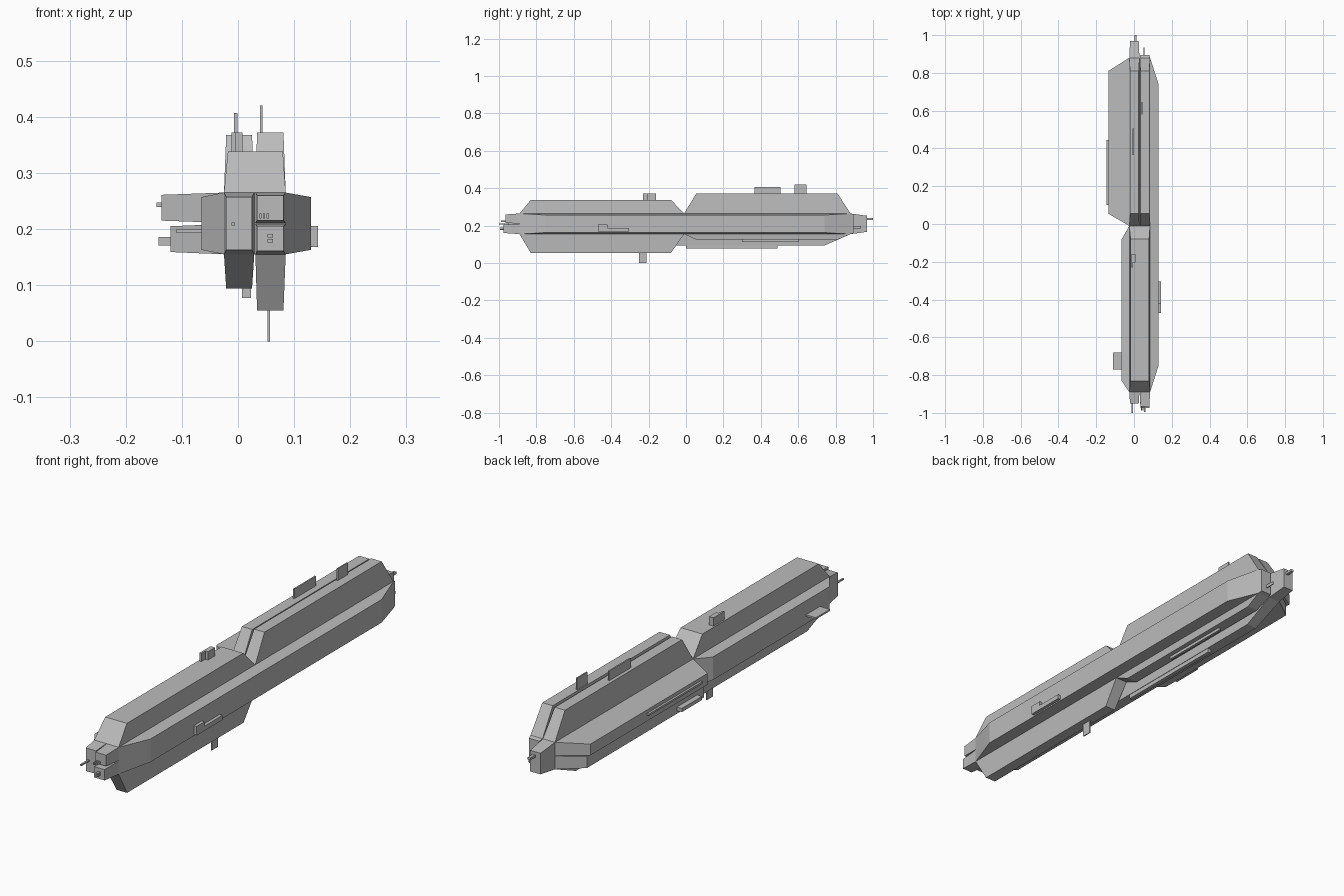
import bpy, bmesh

cube = bpy.data.objects.get("Cube")
if cube:
    bpy.data.objects.remove(cube)

grey = bpy.data.materials.new("hull_grey")
grey.use_nodes = True
grey.diffuse_color = (0.5, 0.5, 0.5, 1)
grey.node_tree.nodes["Principled BSDF"].inputs["Base Color"].default_value = (0.5, 0.5, 0.5, 1)


def frustum(name, axis, base, tip):
    """Six-sided block between two rectangles; each is (level, (u0, u1), (v0, v1))."""
    bm = bmesh.new()
    rings = []
    for level, (u0, u1), (v0, v1) in (base, tip):
        ring = []
        for u, v in ((u0, v0), (u1, v0), (u1, v1), (u0, v1)):
            co = {"x": (level, u, v), "y": (u, level, v), "z": (v, u, level)}[axis]
            ring.append(bm.verts.new(co))
        rings.append(ring)
    a, b = rings
    bm.faces.new(a)
    bm.faces.new(b)
    for i in range(4):
        j = (i + 1) % 4
        bm.faces.new((a[i], a[j], b[j], b[i]))
    bmesh.ops.recalc_face_normals(bm, faces=bm.faces)
    mesh = bpy.data.meshes.new(name)
    bm.to_mesh(mesh)
    bm.free()
    mesh.materials.append(grey)
    obj = bpy.data.objects.new(name, mesh)
    bpy.context.collection.objects.link(obj)
    return obj


def box(name, x, y, z):
    return frustum(name, "x", (x[0], y, z), (x[1], y, z))


# Shared stations along the hull
RIGHT, LEFT, LOW, HIGH = -0.025, 0.085, 0.155, 0.265
FULL, FULL_TIP = (-0.89, 0.88), (-0.75, 0.74)
FORE, FORE_TIP = (-0.89, -0.01), (-0.83, -0.08)
AFT, AFT_TIP = (-0.01, 0.88), (0.055, 0.81)
R_BAY, R_TIP = (RIGHT, 0.029), (-0.021, 0.025)
L_BAY, L_TIP = (0.031, LEFT), (0.034, 0.081)

box("core_hull", (RIGHT, LEFT), FULL, (LOW, HIGH))

# Upper hull sections
frustum("upper_fore_hull", "z", (HIGH, FORE, (RIGHT, LEFT)), (0.338, FORE_TIP, (-0.018, 0.08)))
frustum("upper_aft_right_hull", "z", (HIGH, AFT, R_BAY), (0.368, AFT_TIP, R_TIP))
frustum("upper_aft_left_hull", "z", (HIGH, AFT, L_BAY), (0.372, AFT_TIP, L_TIP))

# Lower hull sections
frustum("lower_right_hull", "z", (LOW, FULL, R_BAY), (0.094, FULL_TIP, R_TIP))
frustum("lower_fore_left_hull", "z", (LOW, FORE, L_BAY), (0.055, FORE_TIP, L_TIP))
frustum("lower_aft_left_hull", "z", (LOW, AFT, L_BAY), (0.125, AFT_TIP, L_TIP))

# Side hull sections
frustum("left_side_hull", "x", (LEFT, FULL, (LOW, HIGH)), (0.13, FULL_TIP, (0.163, 0.257)))
frustum("right_fore_hull", "x", (RIGHT, FORE, (LOW, HIGH)), (-0.065, FORE_TIP, (0.163, 0.257)))
frustum("right_aft_upper_hull", "x", (RIGHT, AFT, (0.211, HIGH)), (-0.136, AFT_TIP, (0.215, 0.261)))
frustum("right_aft_lower_hull", "x", (RIGHT, AFT, (LOW, 0.209)), (-0.12, AFT_TIP, (0.159, 0.205)))

# Bow blocks and stern blocks
frustum("bow_right_block", "y", (-0.89, R_BAY, (LOW, HIGH)), (-0.95, R_TIP, (0.163, 0.257)))
frustum("bow_upper_block", "y", (-0.89, L_BAY, (0.211, HIGH)), (-0.965, L_TIP, (0.215, 0.26)))
frustum("bow_lower_block", "y", (-0.89, L_BAY, (LOW, 0.209)), (-0.975, L_TIP, (0.161, 0.205)))
frustum("stern_right_block", "y", (0.88, R_BAY, (LOW, HIGH)), (0.968, R_TIP, (0.167, 0.253)))
frustum("stern_left_block", "y", (0.88, L_BAY, (LOW, HIGH)), (0.896, L_TIP, (0.16, 0.26)))

# Bow probes
box("bow_right_probe", (-0.012, -0.005), (-1.0, -0.95), (0.206, 0.212))
for i in range(3):
    x = 0.038 + 0.0065 * i
    box("bow_upper_probe", (x, x + 0.004), (-0.988, -0.965), (0.219, 0.228))
for z in (0.176, 0.185):
    box("bow_lower_probe", (0.053, 0.062), (-0.994, -0.975), (z, z + 0.006))

# Stern probes
box("stern_right_probe", (0.002, 0.014), (0.968, 1.0), (0.23, 0.24))
box("stern_left_probe", (0.051, 0.055), (0.896, 0.935), (0.184, 0.197))

# Dorsal masts
box("fore_dorsal_housing", (-0.012, 0.008), (-0.205, -0.16), (0.338, 0.372))
box("fore_dorsal_plate", (-0.012, -0.004), (-0.23, -0.205), (0.338, 0.372))
box("aft_dorsal_right_mast", (-0.007, -0.001), (0.365, 0.505), (0.368, 0.407))
box("aft_dorsal_left_mast", (0.039, 0.044), (0.58, 0.645), (0.372, 0.42))

# Ventral keel mast and strips
box("keel_mast", (0.053, 0.057), (-0.25, -0.21), (0, 0.055))
box("lower_right_strip", (0.007, 0.023), (0, 0.49), (0.077, 0.094))
box("lower_left_strip", (0.052, 0.062), (0.3, 0.605), (0.113, 0.125))

# Side fittings
box("left_side_strip", (0.13, 0.143), (-0.47, -0.305), (0.168, 0.187))
box("left_side_housing", (0.13, 0.143), (-0.47, -0.42), (0.187, 0.205))
box("right_fore_vane", (-0.11, -0.065), (-0.77, -0.68), (0.193, 0.2))
box("right_upper_strip", (-0.145, -0.136), (0.1, 0.445), (0.239, 0.247))
box("right_lower_strip", (-0.142, -0.12), (0.1, 0.23), (0.171, 0.186))
